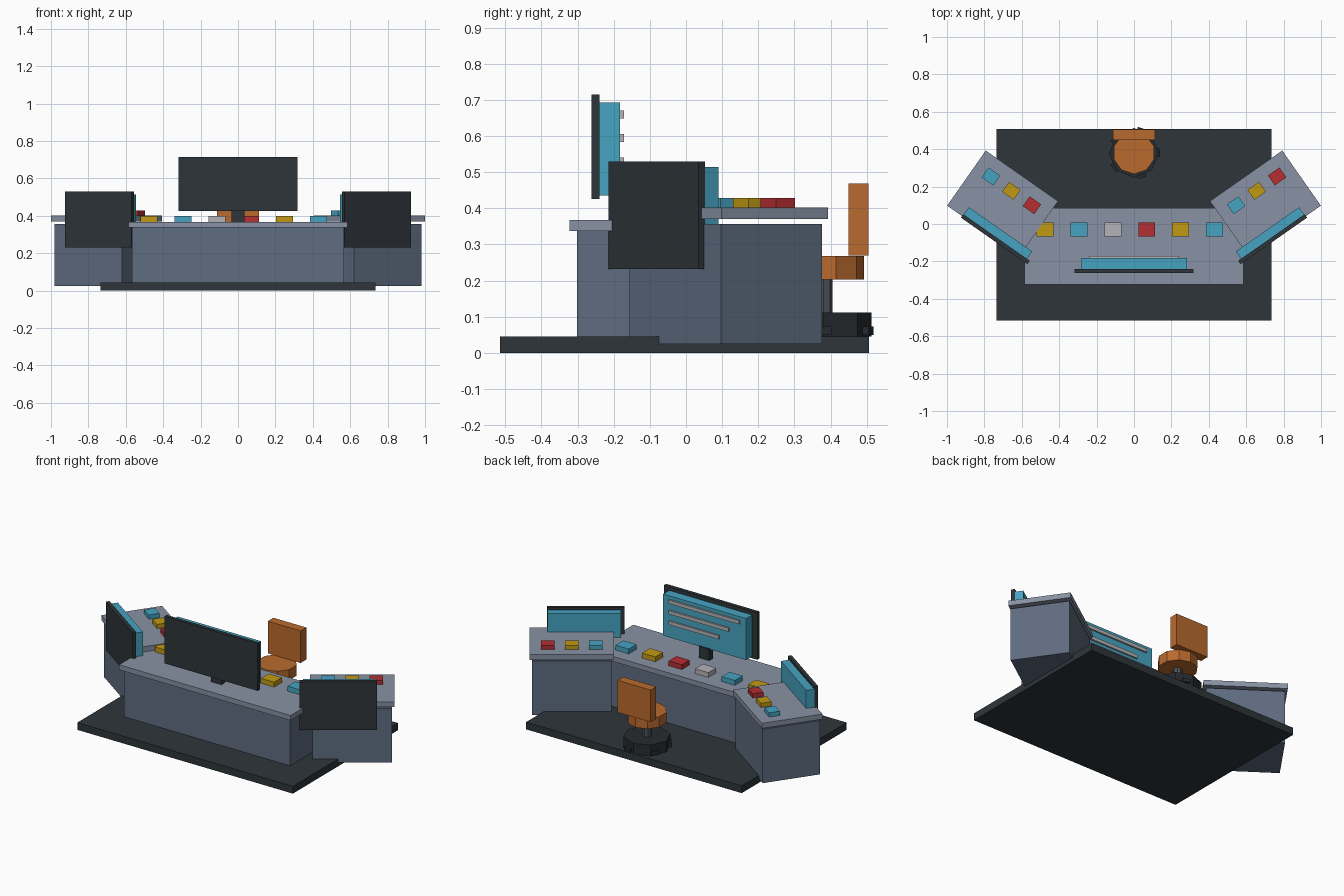
import bpy
from math import radians
from mathutils import Matrix, Vector

cube = bpy.data.objects.get("Cube")
if cube:
    bpy.data.objects.remove(cube, do_unlink=True)


def to_linear(c):
    c /= 255
    return c / 12.92 if c <= 0.04045 else ((c + 0.055) / 1.055) ** 2.4


def make_material(name, r, g, b):
    mat = bpy.data.materials.new(name)
    mat.use_nodes = True
    colour = (to_linear(r), to_linear(g), to_linear(b), 1)
    mat.diffuse_color = colour
    mat.node_tree.nodes["Principled BSDF"].inputs["Base Color"].default_value = colour
    return mat


DARK = make_material("charcoal", 46, 53, 58)
BLACK = make_material("dark castor grey", 38, 43, 47)
SLATE = make_material("slate blue", 94, 108, 128)
TOP = make_material("pale grey blue", 136, 145, 163)
CYAN = make_material("screen cyan", 70, 164, 194)
YELLOW = make_material("yellow", 194, 154, 20)
RED = make_material("red", 180, 46, 50)
LIGHT = make_material("light grey", 180, 180, 184)
ORANGE = make_material("burnt orange", 186, 106, 46)
STEEL = make_material("steel grey", 78, 84, 90)


def finish(name, mat, matrix):
    obj = bpy.context.object
    obj.name = name
    obj.data.transform(matrix)
    obj.data.materials.append(mat)
    return obj


def box(name, mat, x, y, z, frame=Matrix()):
    """Box from (min, max) ranges, placed in an optional local frame."""
    bpy.ops.mesh.primitive_cube_add(size=1)
    ranges = (x, y, z)
    centre = Vector([(a + b) / 2 for a, b in ranges])
    size = Vector([b - a for a, b in ranges])
    return finish(name, mat, frame @ Matrix.Translation(centre) @ Matrix.Diagonal(size).to_4x4())


def prism(name, mat, sides, radius, z, frame):
    bpy.ops.mesh.primitive_cylinder_add(vertices=sides, radius=radius, depth=z[1] - z[0])
    return finish(name, mat, frame @ Matrix.Translation((0, 0, sum(z) / 2)))


def button(name, mat, x, y, z, width, depth, frame=Matrix()):
    box(name, mat, (x - width / 2, x + width / 2), (y - depth / 2, y + depth / 2),
        (z, z + 0.03), frame)


# Floor platform
box("platform", DARK, (-0.735, 0.735), (-0.515, 0.507), (0, 0.045))

# Main desk and its row of buttons
box("main_desk_body", SLATE, (-0.567, 0.567), (-0.302, 0.062), (0.03, 0.337))
box("main_desk_top", TOP, (-0.585, 0.585), (-0.323, 0.085), (0.337, 0.368))
for i, mat in enumerate((YELLOW, CYAN, LIGHT, RED, YELLOW, CYAN)):
    button(f"main_button_{i + 1}", mat, -0.475 + 0.181 * i, -0.03, 0.368, 0.09, 0.076)

# Main screen with readout bars
box("main_screen_frame", DARK, (-0.318, 0.318), (-0.262, -0.24), (0.425, 0.715))
box("main_screen_panel", CYAN, (-0.283, 0.283), (-0.24, -0.182), (0.436, 0.692))
box("main_screen_stand", DARK, (-0.035, 0.035), (-0.212, -0.176), (0.36, 0.44))
for i, z in enumerate((0.66, 0.595, 0.53)):
    box(f"readout_bar_{i + 1}", LIGHT, (-0.24 + 0.07 * i, 0.24), (-0.185, -0.172),
        (z - 0.011, z + 0.011))

# Angled side desks, each with a screen and three buttons
for side, s in (("left", 1), ("right", -1)):
    frame = Matrix.Translation((0.7025 * s, 0.11, 0)) @ Matrix.Rotation(radians(35 * s), 4, "Z")
    box(f"{side}_desk_body", SLATE, (-0.221, 0.221), (-0.17, 0.17), (0.025, 0.357), frame)
    box(f"{side}_desk_top", TOP, (-0.236, 0.236), (-0.18, 0.18), (0.37, 0.402), frame)
    shift = -0.078 * s
    box(f"{side}_screen_frame", DARK, (shift - 0.217, shift + 0.217), (-0.19, -0.168),
        (0.232, 0.53), frame)
    shift = -0.07 * s
    box(f"{side}_screen_panel", CYAN, (shift - 0.206, shift + 0.206), (-0.168, -0.12),
        (0.25, 0.514), frame)
    for i, mat in enumerate((CYAN, YELLOW, RED)):
        button(f"{side}_button_{i + 1}", mat, 0.134 * (i - 1), 0.082, 0.398, 0.075, 0.064, frame)

# Swivel chair
chair = Matrix.Translation((0, 0.38, 0))
prism("chair_base", BLACK, 8, 0.133, (0.045, 0.112), chair)
prism("chair_post", STEEL, 8, 0.026, (0.11, 0.21), chair)
prism("chair_seat", ORANGE, 10, 0.113, (0.203, 0.268), chair)
box("chair_back", ORANGE, (-0.112, 0.112), (0.07, 0.125), (0.27, 0.468), chair)
for i in range(5):
    turn = chair @ Matrix.Rotation(radians(72 * i), 4, "Z")
    box(f"chair_castor_{i + 1}", BLACK, (0.08, 0.139), (-0.023, 0.023), (0.05, 0.073), turn)
